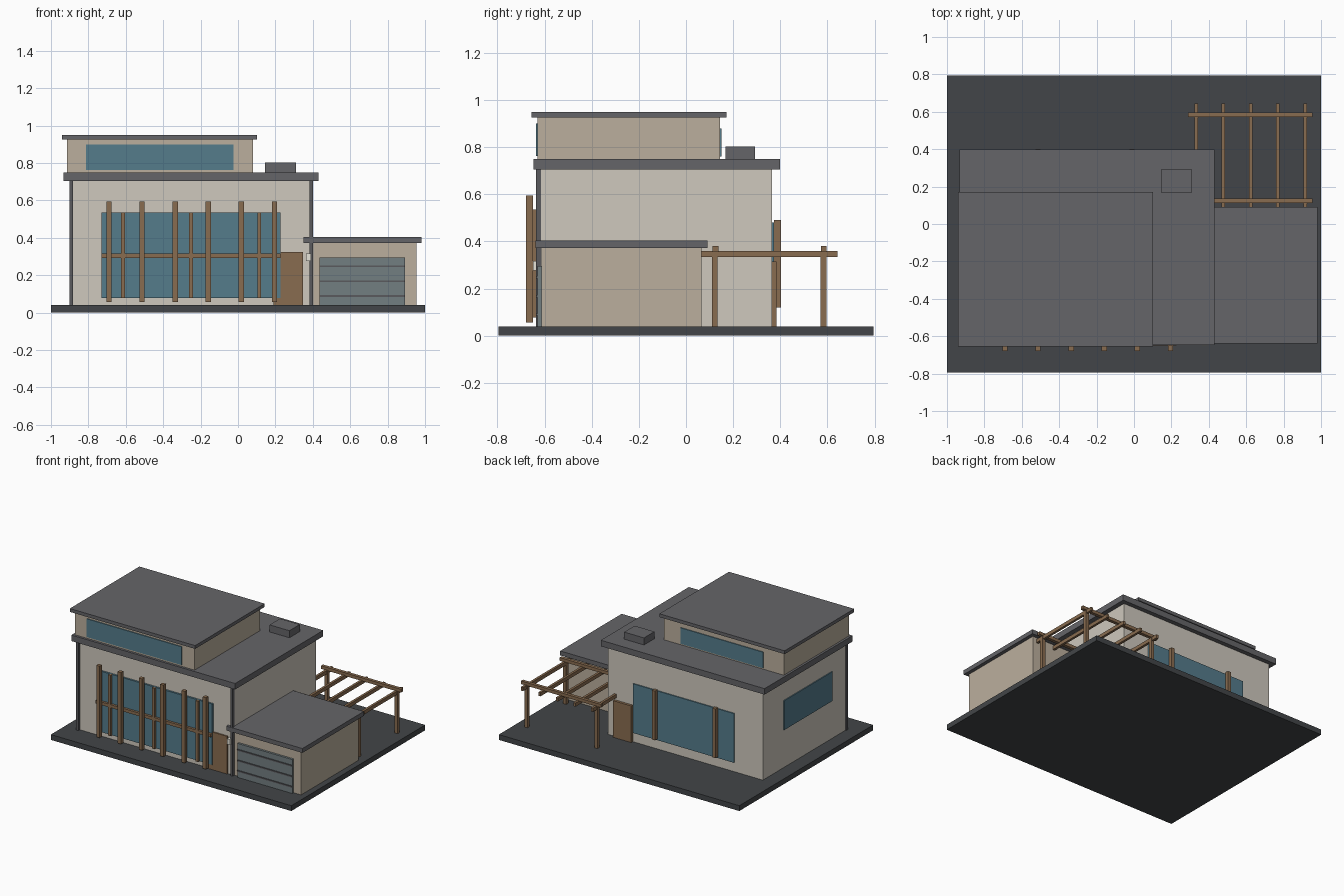
import bpy


def material(name, r, g, b):
    m = bpy.data.materials.new(name)
    m.diffuse_color = (r, g, b, 1)
    return m


SLAB = material("dark_paving", 0.055, 0.06, 0.065)
ROOF = material("roof_grey", 0.13, 0.13, 0.14)
WALL = material("pale_render", 0.62, 0.58, 0.51)
BEIGE = material("beige_render", 0.50, 0.43, 0.34)
GLASS = material("blue_glass", 0.09, 0.20, 0.26)
WOOD = material("timber", 0.25, 0.15, 0.08)
METAL = material("pipe_grey", 0.10, 0.10, 0.11)
SHUTTER = material("shutter_grey", 0.17, 0.21, 0.22)
LAMP = material("lamp_white", 0.80, 0.78, 0.70)


def box(name, x, y, z, mat):
    """Axis-aligned box from (min, max) ranges."""
    bpy.ops.mesh.primitive_cube_add(
        size=1, location=[(a + b) / 2 for a, b in (x, y, z)])
    o = bpy.context.object
    o.name = name
    o.scale = [b - a for a, b in (x, y, z)]
    bpy.ops.object.transform_apply(location=False, rotation=False, scale=True)
    o.data.materials.append(mat)
    return o


def around(c, w):
    return (c - w / 2, c + w / 2)


# Ground and main volumes
box("ground_slab", (-1, 1), (-0.795, 0.795), (0, 0.04), SLAB)
box("main_walls", (-0.895, 0.395), (-0.618, 0.365), (0.04, 0.705), WALL)
box("main_roof", (-0.932, 0.43), (-0.648, 0.398), (0.705, 0.75), ROOF)
box("upper_walls", (-0.915, 0.08), (-0.63, 0.145), (0.75, 0.925), BEIGE)
box("upper_roof", (-0.94, 0.102), (-0.655, 0.171), (0.925, 0.95), ROOF)
box("garage_walls", (0.395, 0.955), (-0.614, 0.065), (0.04, 0.372), BEIGE)
box("garage_roof", (0.35, 0.982), (-0.638, 0.092), (0.372, 0.405), ROOF)
box("roof_vent", (0.145, 0.31), (0.168, 0.292), (0.75, 0.803), ROOF)

# Windows
box("front_window", (-0.73, 0.228), (-0.632, -0.61), (0.078, 0.535), GLASS)
box("upper_front_window", (-0.812, -0.025), (-0.637, -0.62), (0.763, 0.90), GLASS)
box("upper_back_window", (-0.745, -0.06), (0.14, 0.151), (0.76, 0.88), GLASS)
box("back_window", (-0.66, 0.18), (0.355, 0.373), (0.11, 0.48), GLASS)
box("side_window", (-0.902, -0.885), (-0.453, 0.12), (0.325, 0.545), GLASS)

# Doors
box("front_door", (0.19, 0.348), (-0.628, -0.61), (0.04, 0.323), WOOD)
box("back_door", (0.187, 0.337), (0.36, 0.384), (0.04, 0.315), WOOD)
box("garage_door", (0.437, 0.893), (-0.63, -0.61), (0.04, 0.295), SHUTTER)
for i, z in enumerate((0.09, 0.168, 0.248)):
    box(f"garage_door_strip_{i}", (0.437, 0.893), (-0.636, -0.625),
        around(z, 0.01), METAL)

# Timber screen across the front window
for i in range(6):
    box(f"front_fin_{i}", around(-0.69 + i * 0.177, 0.028), (-0.678, -0.65),
        (0.057, 0.595), WOOD)
for i, x in enumerate((-0.615, -0.251, 0.113)):
    box(f"front_mullion_{i}", around(x, 0.02), (-0.65, -0.628),
        (0.078, 0.535), WOOD)
box("front_rail", (-0.73, 0.228), (-0.65, -0.63), (0.292, 0.315), WOOD)

# Back window slats
for i, x in enumerate((-0.513, -0.011)):
    box(f"back_slat_{i}", around(x, 0.026), (0.373, 0.402), (0.12, 0.49), WOOD)

# Downpipes and wall lamp
for i, x in enumerate((-0.892, 0.391)):
    box(f"downpipe_{i}", around(x, 0.018), (-0.636, -0.615), (0.04, 0.705), METAL)
box("wall_lamp", (0.363, 0.39), (-0.65, -0.615), (0.277, 0.317), LAMP)

# Pergola: posts, rafters along y, beams along x
for i, (x, y) in enumerate(((0.915, 0.122), (0.332, 0.583), (0.915, 0.583))):
    box(f"pergola_post_{i}", around(x, 0.025), around(y, 0.025), (0.04, 0.36), WOOD)
for i in range(5):
    start = 0.36 if i == 0 else 0.065
    box(f"pergola_rafter_{i}", around(0.332 + i * 0.1457, 0.018),
        (start, 0.643), (0.333, 0.36), WOOD)
for i, (x0, y) in enumerate(((0.39, 0.125), (0.29, 0.585))):
    box(f"pergola_beam_{i}", (x0, 0.955), around(y, 0.024), (0.356, 0.38), WOOD)
